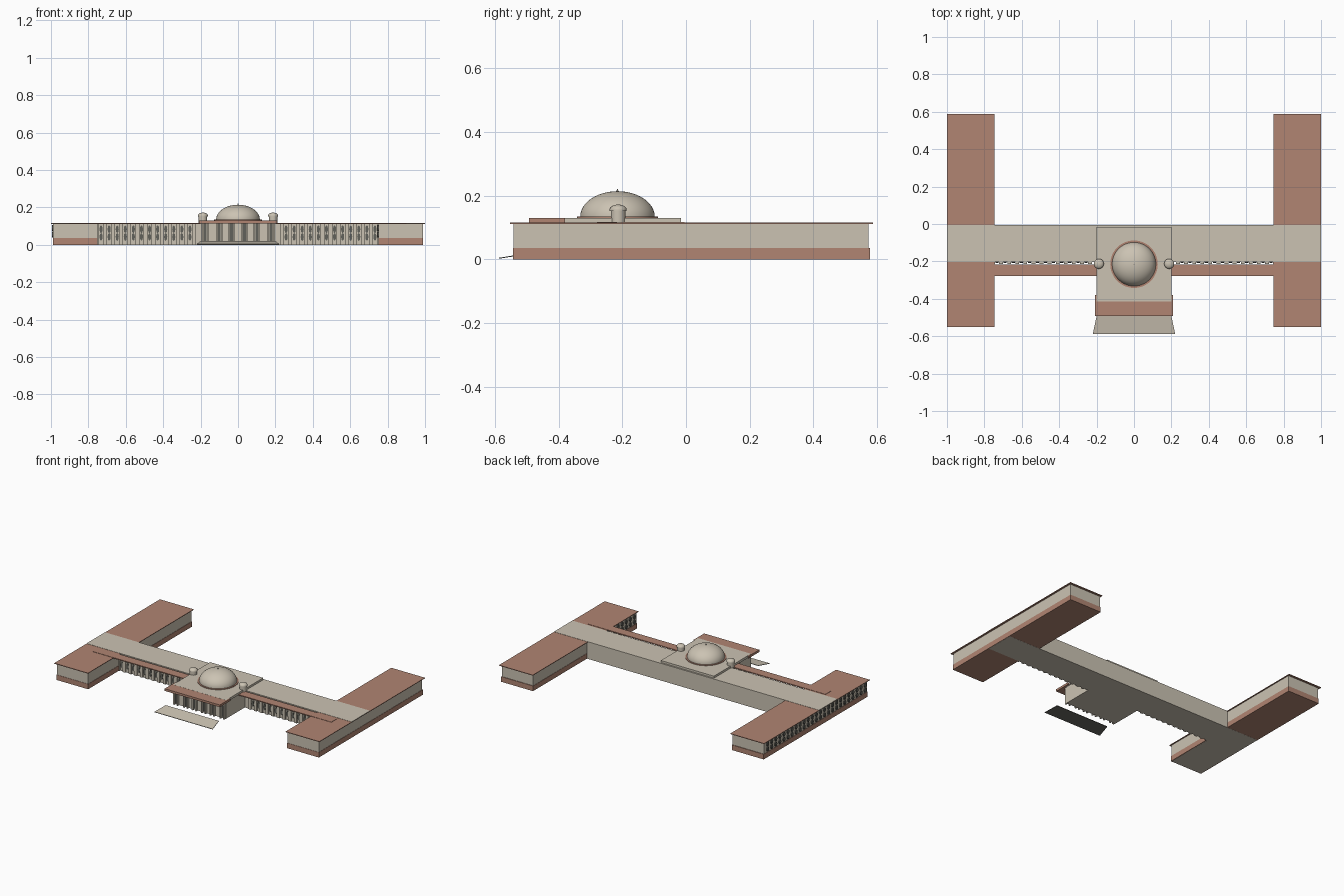
import bpy, bmesh, math
from mathutils import Matrix, Vector

if "Cube" in bpy.data.objects:
    bpy.data.objects.remove(bpy.data.objects["Cube"])


def material(name, rgb):
    m = bpy.data.materials.new(name)
    m.diffuse_color = (*rgb, 1)
    m.use_nodes = True
    m.node_tree.nodes["Principled BSDF"].inputs["Base Color"].default_value = m.diffuse_color
    return m


STONE = material("pale stone", (0.60, 0.545, 0.45))
BRICK = material("red sandstone", (0.44, 0.235, 0.17))
DARK = material("dark window grey", (0.12, 0.12, 0.105))


def finish(name, bm, mat, smooth=False):
    bmesh.ops.recalc_face_normals(bm, faces=bm.faces)
    me = bpy.data.meshes.new(name)
    bm.to_mesh(me)
    bm.free()
    me.materials.append(mat)
    ob = bpy.data.objects.new(name, me)
    bpy.context.collection.objects.link(ob)
    if smooth:
        bpy.context.view_layer.objects.active = ob
        ob.select_set(True)
        bpy.ops.object.shade_smooth_by_angle(angle=math.radians(40))
        ob.select_set(False)
    return ob


def add_box(bm, x0, x1, y0, y1, z0, z1):
    m = Matrix.Translation(((x0 + x1) / 2, (y0 + y1) / 2, (z0 + z1) / 2))
    m = m @ Matrix.Diagonal((abs(x1 - x0), abs(y1 - y0), z1 - z0, 1))
    bmesh.ops.create_cube(bm, size=1, matrix=m)


def boxes(name, mat, *dims):
    bm = bmesh.new()
    for d in dims:
        add_box(bm, *d)
    return finish(name, bm, mat)


def lathe(name, mat, profile, x, y, seg=32):
    bm = bmesh.new()
    vs = [bm.verts.new((x + r, y, z)) for r, z in profile]
    es = [bm.edges.new(p) for p in zip(vs, vs[1:])]
    bmesh.ops.spin(bm, geom=vs + es, cent=(x, y, 0), axis=(0, 0, 1),
                   angle=2 * math.pi, steps=seg)
    bmesh.ops.remove_doubles(bm, verts=bm.verts, dist=1e-5)
    return finish(name, bm, mat, True)


def dome_profile(r, z, h, n=12):
    return [(r * math.cos(a), z + h * math.sin(a))
            for a in (math.pi / 2 * i / n for i in range(n + 1))]


def add_window(bm, centre, across, out, w, h, depth=0.004):
    """Pointed oval window plate standing on a wall."""
    outline = [(0, -.5), (.35, -.35), (.5, 0), (.35, .35), (0, .5),
               (-.35, .35), (-.5, 0), (-.35, -.35)]
    c, across, out = Vector(centre), Vector(across), Vector(out)
    front = [bm.verts.new(c + across * u * w + Vector((0, 0, v * h)) + out * depth)
             for u, v in outline]
    back = [bm.verts.new(v.co - out * depth) for v in front]
    bm.faces.new(front)
    for i in range(8):
        j = (i + 1) % 8
        bm.faces.new((front[i], back[i], back[j], front[j]))


# Side wings: plinth, wall and flat overhanging roof
for side, s in (("left", -1), ("right", 1)):
    boxes(side + "_wing_plinth", BRICK, (s * .75, s * .99, -.543, .577, 0, .035))
    boxes(side + "_wing_wall", STONE, (s * .752, s * .988, -.541, .573, .035, .111))
    boxes(side + "_wing_roof", BRICK, (s * .745, s * 1.0, -.552, .587, .111, .115))

    # Canopy running along the arcade and over the wing roof
    boxes(side + "_arcade_canopy", BRICK, (s * .2, s * .9, -.279, -.217, .111, .117))

    # Arcade piers and the stacked oval windows between them
    xs = [.257 + .0432 * i for i in range(12)]
    boxes(side + "_arcade_piers", STONE,
          *[(s * (x - .0316), s * (x - .0116), -.213, -.203, 0, .113)
            for x in xs + [xs[-1] + .0432]])
    bm = bmesh.new()
    for x in xs:
        for z in (.042, .083):
            add_window(bm, (s * x, -.204, z), (1, 0, 0), (0, -1, 0), .017, .042)
    finish(side + "_arcade_windows", bm, DARK)

# Long hall crossing between and through the wings
boxes("long_hall", STONE, (-.988, .988, -.204, -.005, -.0005, .1165))
boxes("hall_roof_ends", STONE, (-1, -.745, -.204, -.005, .113, .1165),
      (.745, 1, -.204, -.005, .113, .1165))
boxes("wing_floor", STONE, (-.985, -.755, -.54, -.2, -.0004, .002))

# Windows on the left-facing walls of both wings
for name, x, ys in (("left_wing_windows", -.988, [-.515 + .0437 * i for i in range(25)]),
                    ("right_wing_windows", .752, [-.515 + .0437 * i for i in range(6)])):
    bm = bmesh.new()
    for y in ys:
        for z in (.055, .09):
            add_window(bm, (x, y, z), (0, 1, 0), (-1, 0, 0), .022, .033, .006)
    finish(name, bm, DARK)

# Central block with its stone roof slab and porch roof
boxes("central_block", STONE, (-.195, .195, -.41, -.1, 0, .115))
boxes("central_roof_slab", STONE, (-.2, .2, -.415, -.015, .1145, .1305))
boxes("porch_roof", BRICK, (-.208, .208, -.493, -.38, .115, .13))

# Porch front: dark slots between shallow piers
slots = (-.175, -.1, -.035, .035, .1, .175)
boxes("porch_slots", DARK, *[(x - .007, x + .007, -.413, -.409, .01, .115) for x in slots])
boxes("porch_piers", STONE, *[(x - .018, x - .008, -.425, -.409, 0, .115) for x in slots],
      *[(x + .008, x + .018, -.425, -.409, 0, .115) for x in slots])

# Sloping entrance ramp, flared towards the front, with a dark front lip
bm = bmesh.new()
add_box(bm, -.5, .5, -.587, -.493, 0, .003)
for v in bm.verts:
    rear = v.co.y > -.54
    v.co.x *= .40 if rear else .44
    v.co.z += .017 if rear else .002
ramp = finish("entrance_ramp", bm, STONE)
ramp.data.materials.append(DARK)
for p in ramp.data.polygons:
    if p.normal.z < .5:
        p.material_index = 1

# Main dome on its red ring, with a small finial
lathe("dome_ring", BRICK, [(.127, .13), (.127, .134), (0, .134)], 0, -.215, 48)
lathe("main_dome", STONE, [(.117, .13)] + dome_profile(.117, .134, .08), 0, -.215, 48)
lathe("dome_finial", STONE, [(.003, .21), (.002, .221), (0, .222)], 0, -.215, 8)

# Corner turrets with little domed caps
for side, s in (("left", -1), ("right", 1)):
    lathe(side + "_turret_shaft", STONE, [(.023, .115), (.023, .153)], s * .188, -.213, 20)
    lathe(side + "_turret_cap", STONE,
          [(0, .152), (.027, .152)] + dome_profile(.027, .156, .016, 6), s * .188, -.213, 20)
